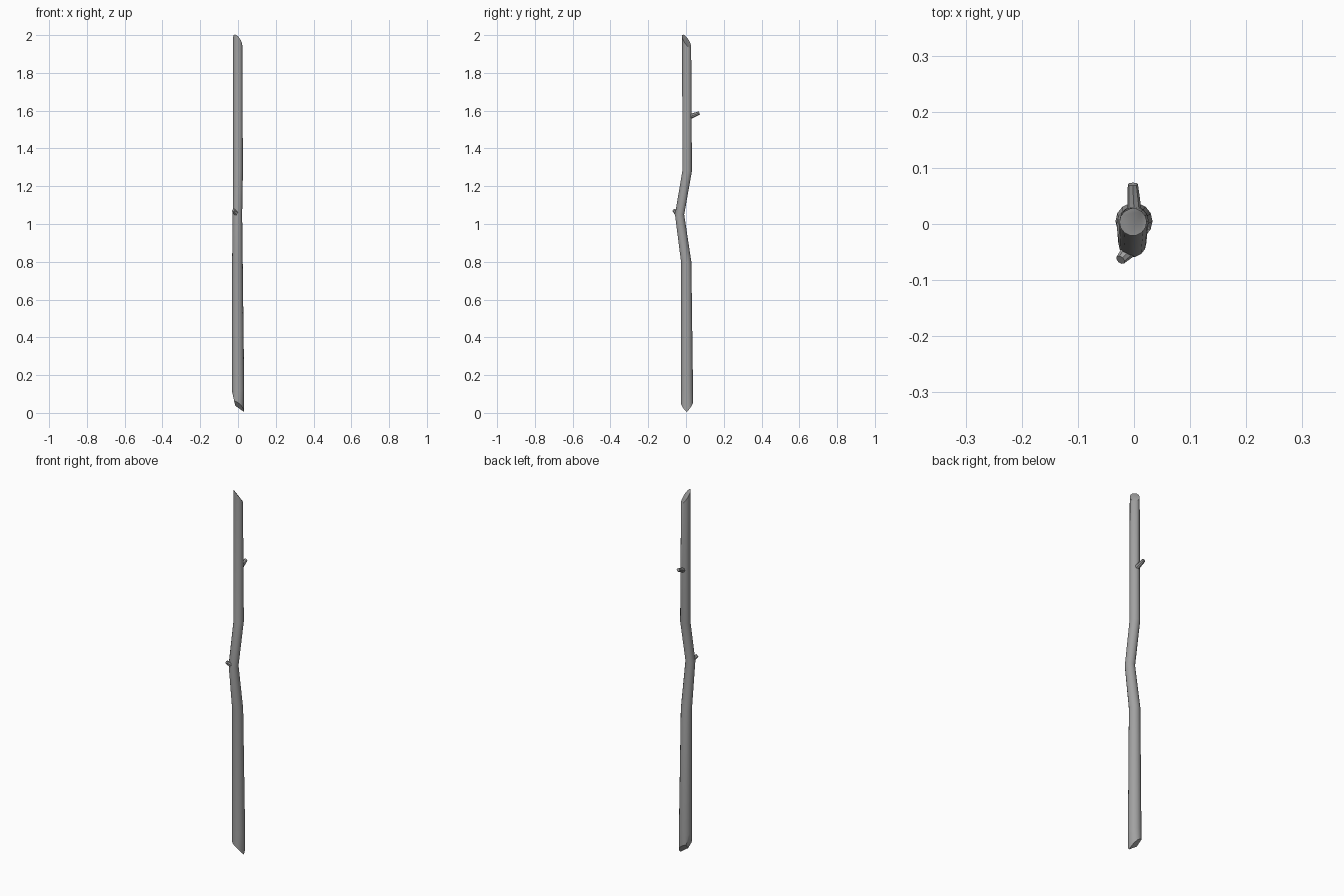
import bpy, bmesh, math
from mathutils import Vector

if "Cube" in bpy.data.objects:
    bpy.data.objects.remove(bpy.data.objects["Cube"])

SIDES = 14
bark = bpy.data.materials.new("bark_grey")
bark.diffuse_color = (0.36, 0.36, 0.36, 1)
bark.use_nodes = True
bark.node_tree.nodes["Principled BSDF"].inputs["Base Color"].default_value = bark.diffuse_color


def tube(name, stations, cuts=(), sides=SIDES, direction=None):
    """Loft circular rings (x, y, z, radius), then slice with planes and cap."""
    bm = bmesh.new()
    rings = []
    for x, y, z, r in stations:
        u, v = Vector((1, 0, 0)), Vector((0, 1, 0))
        if direction:
            d = Vector(direction).normalized()
            u = d.orthogonal().normalized()
            v = d.cross(u)
        c = Vector((x, y, z))
        ring = []
        for i in range(sides):
            a = 2 * math.pi * i / sides
            ring.append(bm.verts.new(c + r * (math.cos(a) * u + math.sin(a) * v)))
        rings.append(ring)
    for a, b in zip(rings, rings[1:]):
        for i in range(sides):
            j = (i + 1) % sides
            bm.faces.new((a[i], a[j], b[j], b[i]))
    bm.faces.new(rings[0][::-1])
    bm.faces.new(rings[-1])
    for co, no in cuts:
        bmesh.ops.bisect_plane(bm, geom=bm.verts[:] + bm.edges[:] + bm.faces[:],
                               plane_co=co, plane_no=no, clear_outer=True)
        bmesh.ops.holes_fill(bm, edges=[e for e in bm.edges if e.is_boundary], sides=0)
    bmesh.ops.recalc_face_normals(bm, faces=bm.faces[:])
    me = bpy.data.meshes.new(name)
    bm.to_mesh(me)
    bm.free()
    me.materials.append(bark)
    ob = bpy.data.objects.new(name, me)
    bpy.context.collection.objects.link(ob)
    bpy.ops.object.select_all(action='DESELECT')
    ob.select_set(True)
    bpy.context.view_layer.objects.active = ob
    bpy.ops.object.shade_smooth_by_angle(angle=math.radians(40))
    return ob


# Crooked main stick with slanted ends and a whittled point
tube("stick", [
    (0.000, 0.005, -0.10, 0.032),
    (0.000, 0.005, 0.12, 0.033),
    (-0.003, 0.001, 0.80, 0.028),
    (-0.003, -0.034, 1.05, 0.025),
    (0.000, 0.006, 1.28, 0.026),
    (-0.002, 0.003, 2.10, 0.024),
], cuts=[
    ((0.032, 0.003, 0.005), (-0.7, 0.9, -1)),
    ((0.032, 0.003, 0.005), (-0.7, -0.9, -1)),
    ((-0.015, 0, 0.04), (-0.08, 0, -0.018)),
    ((-0.002, 0.003, 1.968), (0.9, 1.15, 1)),
])

# Snapped-off twig stubs
tube("upper_twig", [
    (0.000, 0.010, 1.565, 0.015),
    (0.000, 0.035, 1.574, 0.012),
    (-0.002, 0.071, 1.588, 0.009),
], sides=8, direction=(-0.02, 0.95, 0.3))
tube("lower_twig", [
    (-0.004, -0.042, 1.050, 0.015),
    (-0.024, -0.064, 1.073, 0.009),
], sides=8, direction=(-0.5, -0.6, 0.6))
